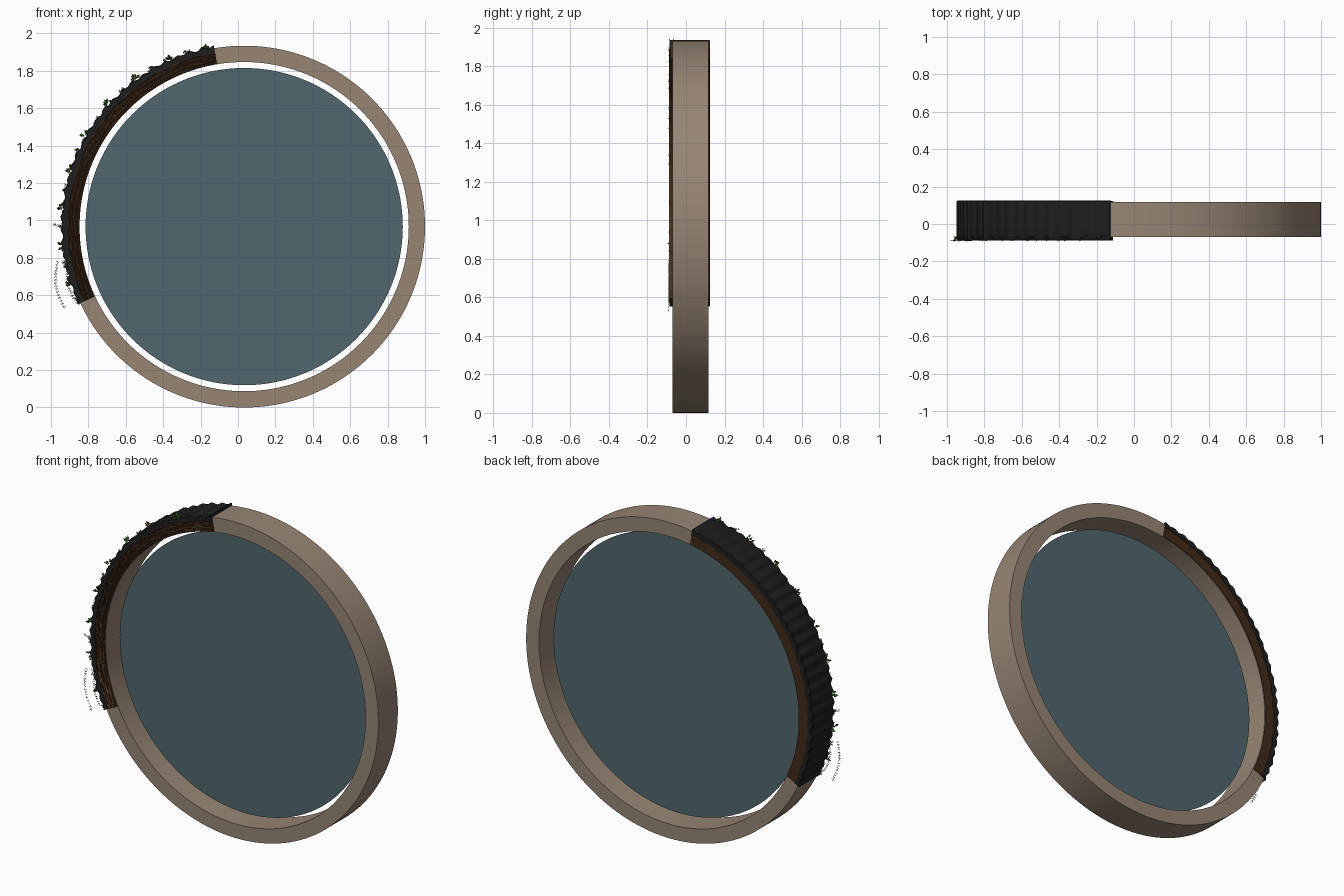
import bpy, bmesh, math, random
from mathutils import Vector

random.seed(4)
CX, CZ = 0.033, 0.967
START, END = math.radians(99.5), math.radians(205)

cube = bpy.data.objects.get("Cube")
if cube:
    bpy.data.objects.remove(cube, do_unlink=True)


def material(name, rgb):
    m = bpy.data.materials.new(name)
    m.use_nodes = True
    m.diffuse_color = (*rgb, 1)
    bsdf = m.node_tree.nodes["Principled BSDF"]
    bsdf.inputs["Base Color"].default_value = (*rgb, 1)
    bsdf.inputs["Roughness"].default_value = 0.8
    return m


stone = material("warm stone", (0.31, 0.235, 0.175))
pane_blue = material("slate blue", (0.083, 0.137, 0.157))
black = material("black cover", (0.014, 0.014, 0.015))
bark = material("dark bark", (0.055, 0.024, 0.010))
bark_mid = material("brown bark", (0.125, 0.056, 0.022))
tan = material("dry tan", (0.25, 0.15, 0.075))
green = material("leaf green", (0.06, 0.20, 0.03))
deep_green = material("deep green", (0.022, 0.075, 0.014))
olive = material("fern olive", (0.085, 0.10, 0.045))


def polar(r, a, y):
    return Vector((CX + r * math.cos(a), y, CZ + r * math.sin(a)))


def finish(bm, name, mats, smooth=True):
    mesh = bpy.data.meshes.new(name)
    bm.to_mesh(mesh)
    bm.free()
    for m in mats:
        mesh.materials.append(m)
    ob = bpy.data.objects.new(name, mesh)
    bpy.context.collection.objects.link(ob)
    if smooth:
        bpy.ops.object.select_all(action="DESELECT")
        ob.select_set(True)
        bpy.context.view_layer.objects.active = ob
        bpy.ops.object.shade_smooth_by_angle(angle=math.radians(35))
    return ob


def sweep(bm, section, a0, a1, steps, closed=False, mat=0):
    """Carry a closed section(angle) -> [(radius, y)] around the ring axis."""
    rows = []
    for i in range(steps if closed else steps + 1):
        a = a0 + (a1 - a0) * i / steps
        rows.append([bm.verts.new(polar(r, a, y)) for r, y in section(a)])
    new = []
    for i in range(steps):
        p, q = rows[i], rows[(i + 1) % len(rows)]
        for j in range(len(p)):
            k = (j + 1) % len(p)
            new.append(bm.faces.new((p[j], p[k], q[k], q[j])))
    if not closed:
        new += [bm.faces.new(rows[0]), bm.faces.new(rows[-1][::-1])]
    for f in new:
        f.material_index = mat
    bmesh.ops.recalc_face_normals(bm, faces=new)


def box(r0, r1, y0, y1):
    return [(r0, y0), (r1, y0), (r1, y1), (r0, y1)]


# Main ring
bm = bmesh.new()
sweep(bm, lambda a: box(0.88, 0.967, -0.07, 0.118), 0, math.tau, 160, closed=True)
finish(bm, "ring_frame", [stone])

# Round pane inside the ring
bpy.ops.mesh.primitive_cylinder_add(vertices=128, radius=0.848, depth=0.004,
                                    location=(CX, 0.022, CZ), rotation=(math.pi / 2, 0, 0))
pane = bpy.context.object
pane.name = "round_pane"
pane.data.materials.append(pane_blue)

# Bark lining on the front and back faces
bm = bmesh.new()
sweep(bm, lambda a: box(0.882, 0.955, -0.080, -0.06), START, END, 70)
sweep(bm, lambda a: box(0.882, 0.955, 0.110, 0.122), START, END, 70)
finish(bm, "bark_lining", [bark])


# Rippled cover over the outer rim
def cover_section(a):
    r = 0.976 + 0.005 * math.sin(a * 88) + 0.002 * math.sin(a * 37)
    inner = 0.943 + 0.003 * math.sin(a * 61)
    return [(inner, -0.084), (r - 0.003, -0.086), (r, -0.078), (r, 0.120),
            (r - 0.004, 0.125), (inner, 0.125)]


bm = bmesh.new()
sweep(bm, cover_section, START, END, 220)
finish(bm, "rippled_cover", [black])

# Wavy bark strips along the front
bm = bmesh.new()
for n in range(6):
    base, phase = 0.889 + n * 0.0098, random.uniform(0, 6)

    def strip(a, base=base, phase=phase):
        r = base + 0.003 * math.sin(a * 23 + phase) + 0.0015 * math.sin(a * 71 + phase)
        return [(r - 0.0035, -0.078), (r, -0.087), (r + 0.0035, -0.078)]

    sweep(bm, strip, START, END, 130, mat=n % 2)
finish(bm, "bark_strips", [bark_mid, bark], smooth=False)

# Thin dry roots wandering across the bark
bm = bmesh.new()
for n in range(26):
    a0 = START + 0.02 + (END - START - 0.14) * n / 25
    length = random.uniform(0.05, 0.11)
    r0, r1 = random.uniform(0.89, 0.94), random.uniform(0.89, 0.94)

    def root(a, a0=a0, length=length, r0=r0, r1=r1):
        t = (a - a0) / length
        r = r0 + (r1 - r0) * t + 0.003 * math.sin(t * 9)
        return [(r - 0.0013, -0.084), (r, -0.089), (r + 0.0013, -0.084)]

    sweep(bm, root, a0, a0 + length, 8)
finish(bm, "dry_roots", [tan], smooth=False)


def leaf(bm, base, direction, length, width, mat):
    """Folded kite-shaped leaf."""
    d = direction.normalized()
    side = d.cross(Vector((0, 1, 0)))
    if side.length < 0.1:
        side = Vector((1, 0, 0))
    side.normalize()
    lift = side.cross(d) * width * 0.35
    b, t = bm.verts.new(base), bm.verts.new(base + d * length)
    mid = base + d * length * 0.45
    for s in (-1, 1):
        f = bm.faces.new((b, bm.verts.new(mid + side * s * width / 2 + lift), t))
        f.material_index = mat


def frond(bm, path, leaflet, mat):
    """Row of paired leaflets along a path, with a thin stem."""
    for p, q in zip(path, path[1:]):
        d = (q - p).normalized()
        side = d.cross(Vector((0, 1, 0))).normalized()
        leaf(bm, p, d, (q - p).length * 1.1, 0.0025, mat)
        for s in (-1, 1):
            leaf(bm, p, side * s + d * 0.5, leaflet, leaflet * 0.4, mat)


def scatter(out, across, spread):
    u = random.uniform(-spread, spread)
    return out * math.cos(u) + across * math.sin(u) + Vector((0, random.uniform(-0.6, 0.5), 0))


# Leafy tufts and small ferns along the rim
tufts, ferns = bmesh.new(), bmesh.new()
COUNT = 18
for n in range(COUNT):
    a = START + 0.05 + (END - START - 0.07) * n / (COUNT - 1)
    out = Vector((math.cos(a), 0, math.sin(a)))
    across = Vector((-out.z, 0, out.x))
    base = polar(0.972, a, -0.076)
    if n % 2 == 0:
        dry = n % 6 == 4
        for i in range(13):
            d = scatter(out, across, 1.7)
            start = base + d * random.uniform(0.002, 0.018)
            mat = random.choice((2, 2, 1) if dry else (0, 0, 1))
            leaf(tufts, start, d, random.uniform(0.016, 0.025), 0.014, mat)
    else:
        for i in range(5):
            d = scatter(out, across, 1.5).normalized()
            size = random.uniform(0.026, 0.038)
            path = [base + d * size * k / 6 - out * 0.012 * (k / 6) ** 2 for k in range(7)]
            frond(ferns, path, 0.008, 1 if i == 4 else 0)
    # Sparse leaves creeping over the front of the bark
    for i in range(2):
        spot = polar(random.uniform(0.90, 0.95), a + random.uniform(-0.04, 0.04), -0.088)
        leaf(tufts, spot, scatter(out, across, 3), 0.014, 0.008, random.choice((1, 2)))
finish(tufts, "leaf_tufts", [green, deep_green, tan], smooth=False)
finish(ferns, "small_ferns", [olive, tan], smooth=False)

# Trailing vines hanging below the lower end
bm = bmesh.new()
for top, bulge, foot, bottom in ((-0.965, -0.028, -0.925, 0.525), (-0.90, -0.025, -0.875, 0.575)):
    path = []
    for k in range(17):
        t = k / 16
        x = top + (foot - top) * t + bulge * math.sin(t * math.pi)
        path.append(Vector((x, -0.09, 0.78 + (bottom - 0.78) * t)))
    frond(bm, path, 0.011, 0)
# Outermost sprig of the rim
frond(bm, [Vector((-0.95 - 0.008 * k, -0.08, 0.97 + 0.002 * k)) for k in range(6)], 0.01, 0)
finish(bm, "trailing_vines", [olive], smooth=False)
